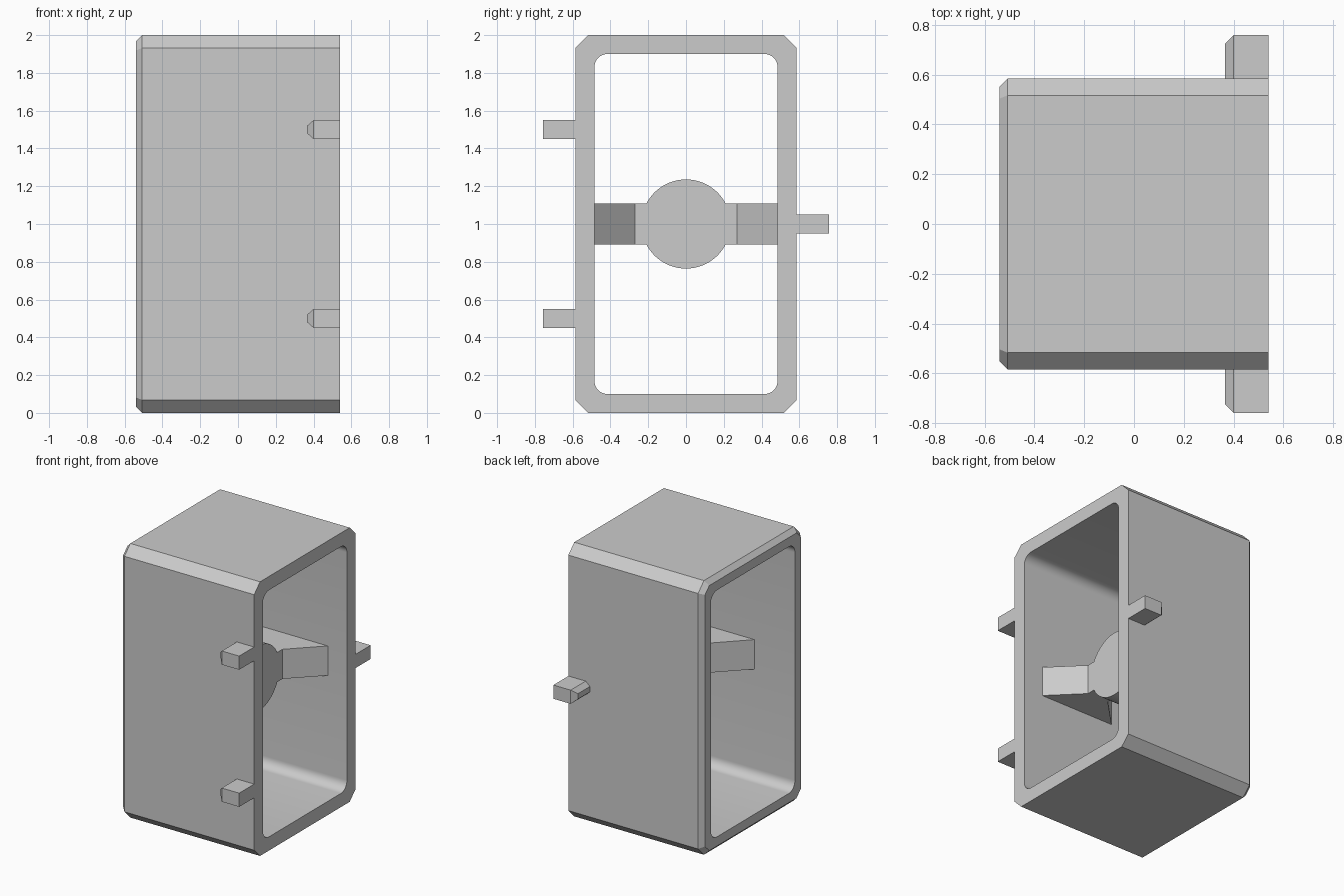
import bpy, bmesh, math

if "Cube" in bpy.data.objects:
    bpy.data.objects.remove(bpy.data.objects["Cube"])

grey = bpy.data.materials.new("plain_grey")
grey.diffuse_color = (0.6, 0.6, 0.6, 1)
grey.use_nodes = True
grey.node_tree.nodes["Principled BSDF"].inputs["Base Color"].default_value = grey.diffuse_color


def finish(bm, name, smooth=False):
    bmesh.ops.recalc_face_normals(bm, faces=bm.faces[:])
    mesh = bpy.data.meshes.new(name)
    bm.to_mesh(mesh)
    bm.free()
    mesh.materials.append(grey)
    obj = bpy.data.objects.new(name, mesh)
    bpy.context.collection.objects.link(obj)
    if smooth:
        bpy.ops.object.select_all(action='DESELECT')
        obj.select_set(True)
        bpy.context.view_layer.objects.active = obj
        bpy.ops.object.shade_smooth_by_angle(angle=math.radians(30))
    return obj


def bridge(bm, a, b):
    n = len(a)
    for i in range(n):
        bm.faces.new((a[i], a[(i + 1) % n], b[(i + 1) % n], b[i]))


def loft(name, ring_a, ring_b, smooth=False):
    """Closed solid between two matching rings of points."""
    bm = bmesh.new()
    a = [bm.verts.new(p) for p in ring_a]
    b = [bm.verts.new(p) for p in ring_b]
    bridge(bm, a, b)
    bm.faces.new(a)
    bm.faces.new(b)
    return finish(bm, name, smooth)


def octagon(x, hy, hz, c):
    pts = [(hy, hz - c), (hy - c, hz), (c - hy, hz), (-hy, hz - c),
           (-hy, c - hz), (c - hy, -hz), (hy - c, -hz), (hy, c - hz)]
    return [(x, y, 1 + z) for y, z in pts]


def rounded_rect(x, hy, hz, r, steps=8):
    pts = []
    for k, (sy, sz) in enumerate(((1, 1), (-1, 1), (-1, -1), (1, -1))):
        for i in range(steps + 1):
            t = math.pi / 2 * (k + i / steps)
            pts.append((x, sy * (hy - r) + r * math.cos(t),
                        1 + sz * (hz - r) + r * math.sin(t)))
    return pts


# Housing: bevelled tube, open at both ends
HX, HY, B = 0.54, 0.585, 0.033
bm = bmesh.new()
sections = [octagon(HX, HY, 1.0, 0.068), octagon(-HX + B, HY, 1.0, 0.068),
            octagon(-HX, HY - B, 1.0 - B, 0.068 - 0.586 * B),
            rounded_rect(-HX, 0.485, 0.9, 0.07), rounded_rect(HX, 0.485, 0.9, 0.07)]
rings = [[bm.verts.new(p) for p in s] for s in sections]
bridge(bm, rings[0], rings[1])
bridge(bm, rings[1], rings[2])
bridge(bm, rings[3], rings[4])
# End rims: one face per side, one per corner
for outer, inner in ((rings[0], rings[4]), (rings[2], rings[3])):
    n = len(inner) // 4
    for k in range(4):
        arc = inner[k * n:(k + 1) * n]
        bm.faces.new([outer[2 * k], outer[2 * k + 1]] + arc[::-1])
        nxt = inner[((k + 1) * n) % len(inner)]
        bm.faces.new((outer[2 * k + 1], outer[(2 * k + 2) % 8], nxt, arc[-1]))
finish(bm, "housing", True)

# Hub: round disc with a short bar on each side
R, H, BAR = 0.236, 0.108, 0.27
a = math.asin(H / R)
outline = []
for side in (0, math.pi):
    s = 1 if side == 0 else -1
    outline += [(s * BAR, -s * H), (s * BAR, s * H)]
    outline += [(R * math.cos(side + t), R * math.sin(side + t))
                for t in (a + (math.pi - 2 * a) * i / 32 for i in range(33))]
loft("hub", [(0.0, y, 1 + z) for y, z in outline],
     [(0.17, y, 1 + z) for y, z in outline], True)

# Flared feet joining the hub to the side walls
for s, side in ((1, "back"), (-1, "front")):
    plan = [(0.0, s * BAR), (0.17, s * BAR), (0.385, s * 0.485), (-0.213, s * 0.485)]
    loft(side + "_foot", [(x, y, 1 - H) for x, y in plan],
         [(x, y, 1 + H) for x, y in plan])

# Side pegs with a bevelled inner end
for name, s, z in (("front_upper_peg", -1, 1.5), ("front_lower_peg", -1, 0.5),
                   ("back_peg", 1, 1.0)):
    def section(x, y, h):
        return [(x, s * HY, z - h), (x, s * y, z - h), (x, s * y, z + h), (x, s * HY, z + h)]
    bm = bmesh.new()
    loops = [[bm.verts.new(p) for p in section(*q)]
             for q in ((HX, 0.758, 0.05), (0.4, 0.758, 0.05), (0.366, 0.724, 0.02))]
    bridge(bm, loops[0], loops[1])
    bridge(bm, loops[1], loops[2])
    bm.faces.new(loops[0])
    bm.faces.new(loops[2])
    finish(bm, name)
